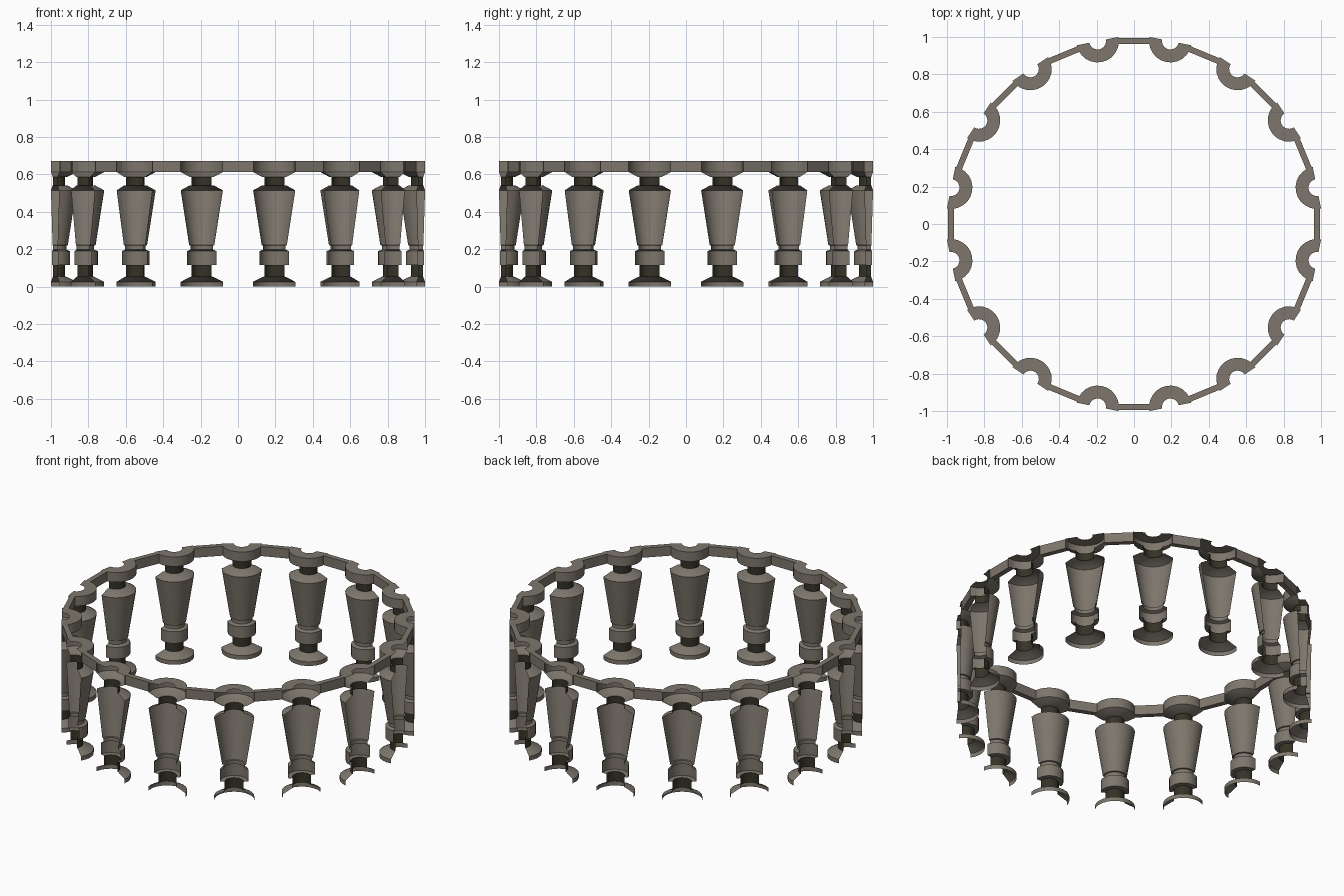
import bpy, math
from mathutils import Matrix

if "Cube" in bpy.data.objects:
    bpy.data.objects.remove(bpy.data.objects["Cube"])

N = 16
R = 0.997                      # ring radius to baluster axes
STEP = 2 * math.pi / N
SEG = 12                       # sides on each half-round shell


def material(name, col):
    m = bpy.data.materials.new(name)
    m.diffuse_color = (*col, 1)
    m.use_nodes = True
    m.node_tree.nodes["Principled BSDF"].inputs["Base Color"].default_value = m.diffuse_color
    return m


stone = material("taupe stone", (0.205, 0.182, 0.150))
dark = material("dark neck", (0.036, 0.033, 0.020))

# Baluster profile: radius, height, and colour of the band above each point
PROFILE = [
    (0.114, 0.000, 0), (0.114, 0.026, 0), (0.062, 0.052, 0),
    (0.054, 0.054, 1), (0.054, 0.115, 0),
    (0.080, 0.117, 0), (0.080, 0.190, 0), (0.060, 0.198, 0),
    (0.060, 0.220, 0), (0.068, 0.222, 0),
    (0.114, 0.515, 0), (0.068, 0.540, 0),
    (0.054, 0.541, 1), (0.054, 0.586, 0),
    (0.066, 0.587, 0), (0.114, 0.613, 0), (0.114, 0.672, 0), (0.045, 0.672, 0),
]


def half_lathe(name):
    # half-round shell bulging toward the ring centre, open outward
    verts, faces, mats = [], [], []
    for r, z, _ in PROFILE:
        for k in range(SEG + 1):
            a = math.pi * k / SEG
            verts.append((R - r * math.sin(a), r * math.cos(a), z))
    w = SEG + 1
    for i in range(len(PROFILE) - 1):
        for k in range(SEG):
            p = i * w + k
            faces.append((p, p + 1, p + w + 1, p + w))
            mats.append(PROFILE[i][2])
    me = bpy.data.meshes.new(name)
    me.from_pydata(verts, [], faces)
    me.materials.append(stone)
    me.materials.append(dark)
    me.polygons.foreach_set("material_index", mats)
    me.update()
    return me


def rail_mesh(name):
    # straight bar joining two neighbouring caps
    x, dx, dy = R * math.cos(STEP / 2), 0.016, 0.084
    z0, z1 = 0.613, 0.672
    verts = [(x + sx * dx, sy * dy, z) for z in (z0, z1)
             for sx, sy in ((-1, -1), (1, -1), (1, 1), (-1, 1))]
    faces = [(3, 2, 1, 0), (4, 5, 6, 7), (0, 1, 5, 4), (1, 2, 6, 5), (2, 3, 7, 6), (3, 0, 4, 7)]
    me = bpy.data.meshes.new(name)
    me.from_pydata(verts, [], faces)
    me.materials.append(stone)
    me.update()
    return me


def place(name, me, angle):
    ob = bpy.data.objects.new(name, me)
    ob.matrix_world = Matrix.Rotation(angle, 4, 'Z')
    bpy.context.collection.objects.link(ob)
    return ob


baluster, rail = half_lathe("baluster"), rail_mesh("top_rail")
for i in range(N):
    b = place(f"baluster_{i + 1}", baluster, (i + 0.5) * STEP)
    place(f"top_rail_{i + 1}", rail, i * STEP)

# Smooth the round shells, keeping moulding edges sharp
bpy.ops.object.select_all(action='DESELECT')
b.select_set(True)
bpy.context.view_layer.objects.active = b
bpy.ops.object.shade_smooth_by_angle(angle=math.radians(25))
